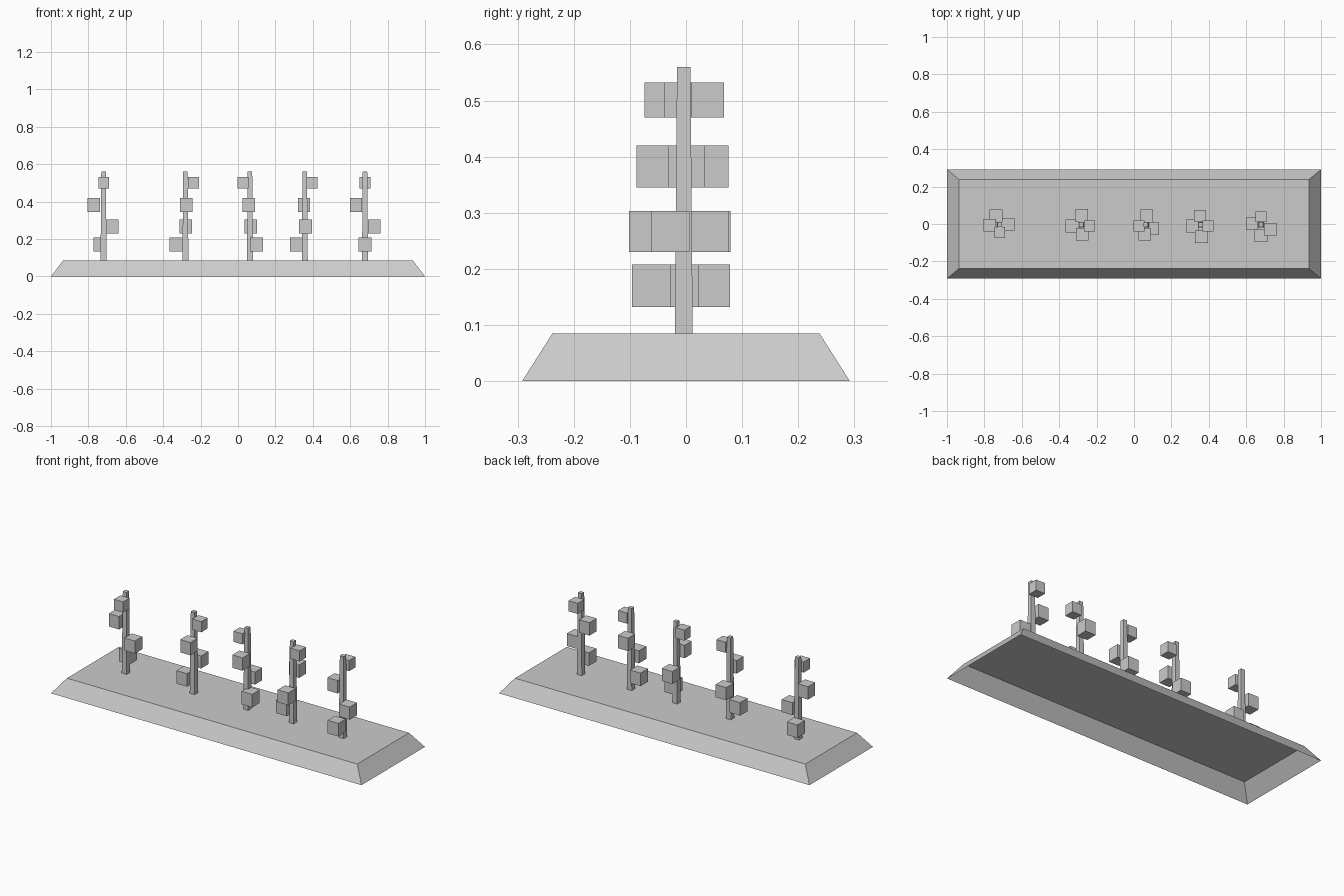
import bpy
import bmesh

cube = bpy.data.objects.get("Cube")
if cube:
    bpy.data.objects.remove(cube, do_unlink=True)

grey = bpy.data.materials.new("plain_grey")
grey.use_nodes = True
colour = (0.6, 0.6, 0.6, 1)
grey.diffuse_color = colour
grey.node_tree.nodes["Principled BSDF"].inputs["Base Color"].default_value = colour


def frustum(name, centre, bottom, top, z0, z1, open_bottom=False):
    """Four-sided block with separate half sizes at the bottom and the top."""
    bm = bmesh.new()
    rings = []
    for (hx, hy), z in ((bottom, z0), (top, z1)):
        rings.append([bm.verts.new((centre[0] + sx * hx, centre[1] + sy * hy, z))
                      for sx, sy in ((-1, -1), (1, -1), (1, 1), (-1, 1))])
    low, high = rings
    bm.faces.new(high)
    if not open_bottom:
        bm.faces.new(low[::-1])
    for i in range(4):
        j = (i + 1) % 4
        bm.faces.new((low[i], low[j], high[j], high[i]))
    mesh = bpy.data.meshes.new(name)
    bm.to_mesh(mesh)
    bm.free()
    mesh.materials.append(grey)
    obj = bpy.data.objects.new(name, mesh)
    bpy.context.collection.objects.link(obj)
    return obj


# Sloped planter bed, a shell open underneath
BED_TOP = 0.085
frustum("bed", (0, 0), (1, 0.292), (0.935, 0.238), 0, BED_TOP, open_bottom=True)

# Levels of the leaf blocks: bottom z, top z, half width
LEVELS = ((0.132, 0.208, 0.034), (0.23, 0.303, 0.034),
          (0.345, 0.42, 0.033), (0.47, 0.532, 0.029))

# Each plant: stem x, then the block centres from the lowest level up
PLANTS = (
    (-0.719, ((-0.738, 0.044), (-0.673, -0.002), (-0.772, -0.006), (-0.718, -0.045))),
    (-0.281, ((-0.331, -0.011), (-0.28, 0.045), (-0.277, -0.055), (-0.238, -0.010))),
    (0.064, ((0.099, -0.025), (0.068, 0.043), (0.058, -0.055), (0.026, -0.010))),
    (0.357, ((0.311, -0.011), (0.361, -0.068), (0.353, 0.043), (0.396, -0.010))),
    (0.679, ((0.679, -0.062), (0.729, -0.028), (0.631, 0.001), (0.679, 0.039))),
)

for n, (x, blocks) in enumerate(PLANTS, 1):
    # Slightly tapered square stem
    frustum(f"stem_{n}", (x, -0.004), (0.016, 0.016), (0.012, 0.012),
            BED_TOP, 0.56, open_bottom=True)
    # Leaf blocks around the stem
    for k, (centre, (z0, z1, half)) in enumerate(zip(blocks, LEVELS), 1):
        frustum(f"leaf_block_{n}_{k}", centre, (half, half), (half, half), z0, z1)
